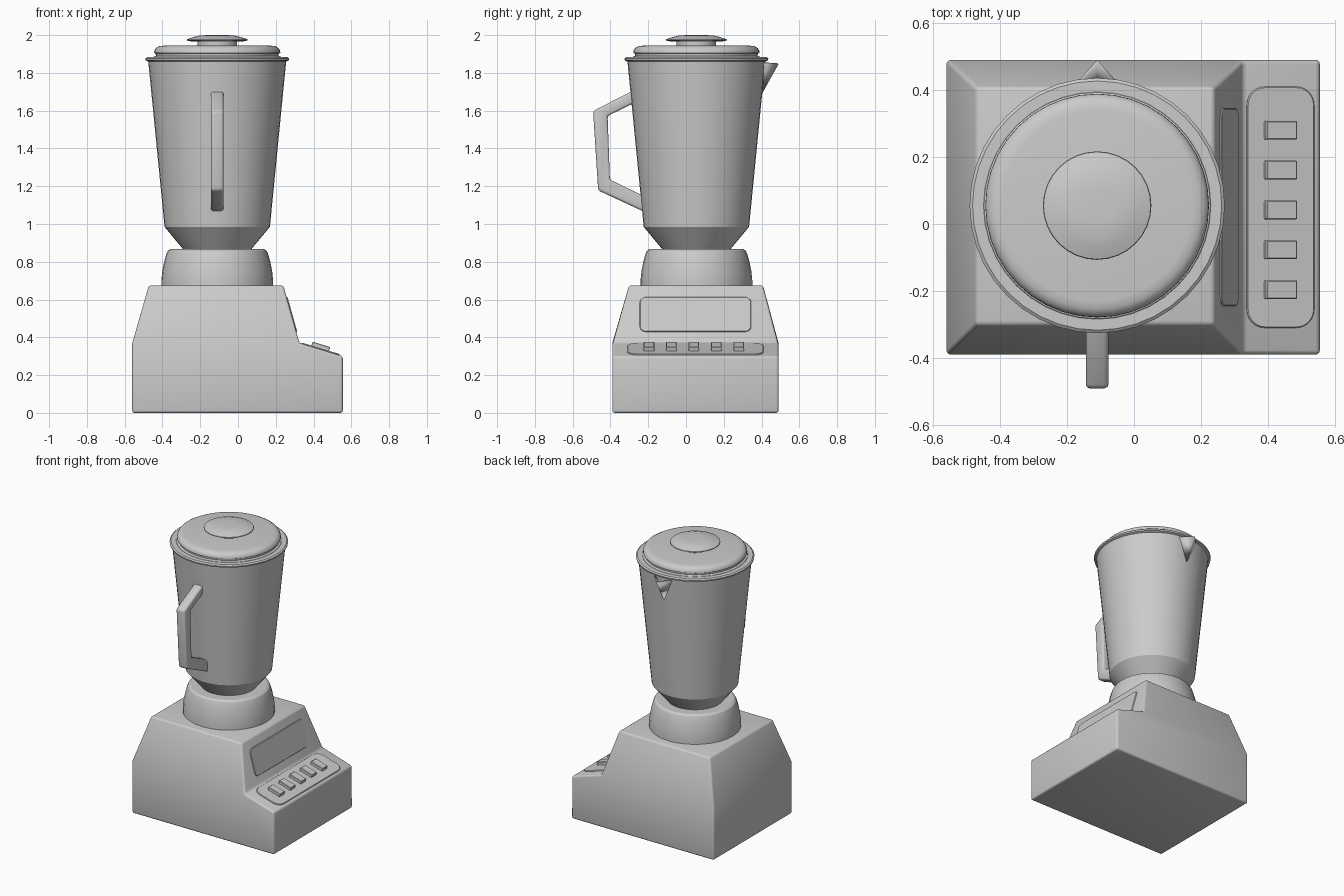
import bpy, bmesh, math
from mathutils import Vector, Matrix

if "Cube" in bpy.data.objects:
    bpy.data.objects.remove(bpy.data.objects["Cube"])

CX, CY = -0.11, 0.055  # jug axis


def finish(name, bm, bevel=0.0, segs=2, limit=30, smooth=30):
    bmesh.ops.recalc_face_normals(bm, faces=bm.faces[:])
    if bevel:
        edges = [e for e in bm.edges if len(e.link_faces) == 2
                 and e.calc_face_angle(0) > math.radians(limit)]
        bmesh.ops.bevel(bm, geom=edges, offset=bevel, segments=segs,
                        profile=0.5, affect='EDGES', clamp_overlap=True)
    me = bpy.data.meshes.new(name)
    bm.to_mesh(me)
    bm.free()
    ob = bpy.data.objects.new(name, me)
    bpy.context.collection.objects.link(ob)
    bpy.ops.object.select_all(action='DESELECT')
    ob.select_set(True)
    bpy.context.view_layer.objects.active = ob
    bpy.ops.object.shade_smooth_by_angle(angle=math.radians(smooth))
    return ob


def lathe(name, profile, n=32):
    """Closed turned solid from (radius, z) points, bottom to top."""
    bm = bmesh.new()
    rings = [[bm.verts.new((CX + r * math.cos(2 * math.pi * i / n),
                            CY + r * math.sin(2 * math.pi * i / n), z))
              for i in range(n)] for r, z in profile]
    for a, b in zip(rings, rings[1:]):
        for i in range(n):
            j = (i + 1) % n
            bm.faces.new((a[i], a[j], b[j], b[i]))
    bm.faces.new(rings[0])
    bm.faces.new(rings[-1])
    return finish(name, bm)


def prism(bm, points, vector):
    """Extrude a planar outline along a vector."""
    face = bm.faces.new([bm.verts.new(p) for p in points])
    ext = bmesh.ops.extrude_face_region(bm, geom=[face], use_keep_orig=True)
    bmesh.ops.translate(bm, vec=vector,
                        verts=[g for g in ext['geom'] if isinstance(g, bmesh.types.BMVert)])


def plate(name, top, bottom, y, u0, u1, wy, corner, height, bevel=0.003):
    """Rounded plate on a slope running from top to bottom (x, z)."""
    o = Vector((top[0], y, top[1]))
    u = (Vector((bottom[0], y, bottom[1])) - o).normalized()
    v = Vector((0, 1, 0))
    n = u.cross(v)
    pts = []
    for k, (su, sv) in enumerate(((1, 1), (-1, 1), (-1, -1), (1, -1))):
        cu = (u1 - corner) if su > 0 else (u0 + corner)
        cv = sv * (wy / 2 - corner)
        for i in range(7):
            a = math.radians(90 * k + 15 * i)
            pts.append(o + u * (cu + corner * math.cos(a)) + v * (cv + corner * math.sin(a)) - n * 0.01)
    bm = bmesh.new()
    prism(bm, pts, n * (height + 0.01))
    return finish(name, bm, bevel, 1, 60)


# Motor base: stepped block with tapered upper housing
Y0, Y1 = -0.39, 0.49
side = [(-0.56, 0), (0.555, 0), (0.555, 0.30), (0.325, 0.37), (-0.56, 0.37)]
bm = bmesh.new()
f = [bm.verts.new((x, Y0, z)) for x, z in side]
b = [bm.verts.new((x, Y1, z)) for x, z in side]
t = [bm.verts.new(p) for p in ((-0.472, -0.302, 0.675), (0.24, -0.302, 0.675),
                               (0.24, 0.408, 0.675), (-0.472, 0.408, 0.675))]
bm.faces.new(f)
bm.faces.new(b)
for i, j in ((0, 1), (1, 2), (2, 3), (4, 0)):
    bm.faces.new((f[i], f[j], b[j], b[i]))
low = [f[4], f[3], b[3], b[4]]
for i in range(4):
    j = (i + 1) % 4
    bm.faces.new((low[i], low[j], t[j], t[i]))
bm.faces.new(t)
finish("motor_base", bm, 0.013, 3)

# Front plate on the steep slope, and button panel on the shallow one
plate("display_plate", (0.24, 0.675), (0.325, 0.37), 0.05, 0.065, 0.255, 0.59, 0.03, 0.005)
deck = ((0.325, 0.37), (0.555, 0.30))
plate("button_panel", *deck, 0.05, 0.012, 0.222, 0.72, 0.055, 0.006)
for k in range(5):
    plate(f"button_{k + 1}", *deck, 0.28 - 0.119 * k, 0.065, 0.162, 0.056, 0.004, 0.027)

# Collar, jug and lid
lathe("collar", [(0.296, 0.66), (0.296, 0.70), (0.291, 0.75), (0.281, 0.80),
                 (0.270, 0.84), (0.262, 0.858), (0.248, 0.867)])
lathe("jug", [(0.18, 0.855), (0.182, 0.868), (0.279, 0.985), (0.365, 1.86),
              (0.379, 1.866), (0.381, 1.876), (0.372, 1.883)], 40)
lathe("lid", [(0.345, 1.875), (0.338, 1.885), (0.324, 1.89), (0.326, 1.902), (0.334, 1.906),
              (0.333, 1.918), (0.324, 1.932), (0.308, 1.941), (0.285, 1.944)], 40)
lathe("lid_knob", [(0.105, 1.93), (0.105, 1.965), (0.15, 1.968), (0.162, 1.973),
                   (0.160, 1.978), (0.125, 1.990), (0.090, 1.998), (0.05, 2.0)])

# Handle: bent strap in the side plane
outline = [(-0.25, 1.722), (-0.492, 1.598), (-0.465, 1.178), (-0.19, 1.05),
           (-0.19, 1.132), (-0.403, 1.235), (-0.415, 1.572), (-0.25, 1.652)]
bm = bmesh.new()
prism(bm, [(CX - 0.034, y, z) for y, z in outline], (0.068, 0, 0))
finish("handle", bm, 0.014, 3)

# Pouring spout: thin V-shaped trough
bm = bmesh.new()
left, right, tip, root = [bm.verts.new(p) for p in (
    (CX - 0.072, 0.41, 1.852), (CX + 0.072, 0.41, 1.852), (CX, 0.49, 1.847), (CX, 0.403, 1.69))]
bm.faces.new((left, tip, root))
bm.faces.new((tip, right, root))
spout = finish("spout", bm)
mod = spout.modifiers.new("thickness", 'SOLIDIFY')
mod.thickness = 0.01
mod.offset = -1 if spout.data.polygons[0].normal.y > 0 else 1
